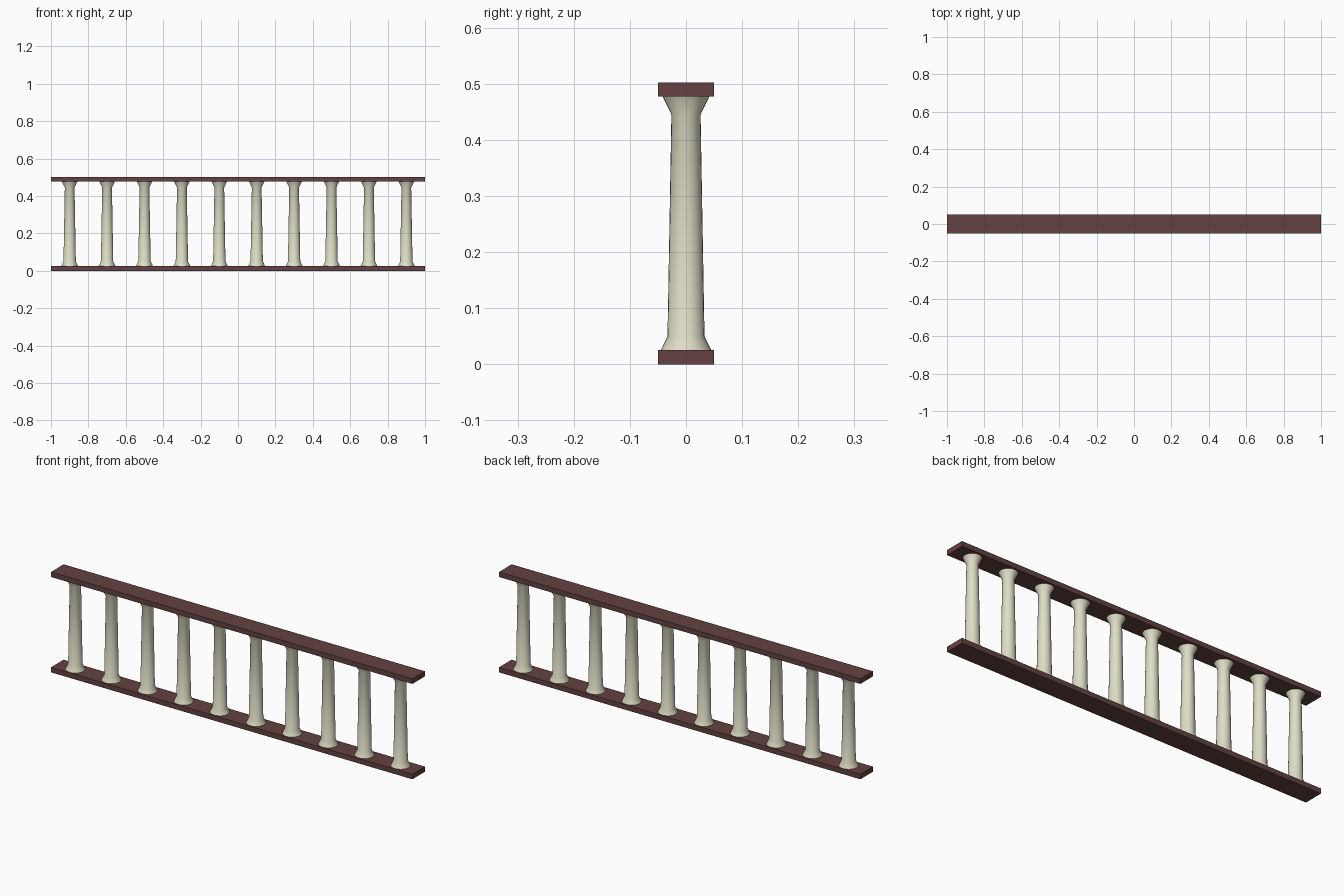
import bpy, bmesh, math

if "Cube" in bpy.data.objects:
    bpy.data.objects.remove(bpy.data.objects["Cube"])


def material(name, rgb):
    m = bpy.data.materials.new(name)
    m.diffuse_color = (*rgb, 1.0)
    m.use_nodes = True
    m.node_tree.nodes["Principled BSDF"].inputs["Base Color"].default_value = m.diffuse_color
    return m


rail_mat = material("dark_red_brown", (0.125, 0.055, 0.053))
column_mat = material("cream_stone", (0.74, 0.73, 0.57))


def rail(name, z0, z1):
    bpy.ops.mesh.primitive_cube_add(size=1, location=(0, 0, (z0 + z1) / 2))
    ob = bpy.context.object
    ob.name = name
    ob.scale = (2.0, 0.1, z1 - z0)
    bpy.ops.object.transform_apply(location=True, rotation=False, scale=True)
    ob.data.materials.append(rail_mat)


# Bottom and top rails
rail("bottom_rail", 0.0, 0.025)
rail("top_rail", 0.477, 0.502)

# Baluster: flared foot, tapering shaft, flared capital (radius, height)
PROFILE = [(0.045, 0.025), (0.033, 0.05), (0.026, 0.445), (0.0415, 0.477)]
SIDES = 24

bm = bmesh.new()
rings = []
for r, z in PROFILE:
    rings.append([bm.verts.new((r * math.cos(2 * math.pi * i / SIDES),
                                r * math.sin(2 * math.pi * i / SIDES), z))
                  for i in range(SIDES)])
for low, high in zip(rings, rings[1:]):
    for i in range(SIDES):
        j = (i + 1) % SIDES
        bm.faces.new((low[i], low[j], high[j], high[i]))
bm.faces.new(rings[0][::-1])
bm.faces.new(rings[-1])
mesh = bpy.data.meshes.new("baluster")
bm.to_mesh(mesh)
bm.free()
mesh.materials.append(column_mat)

# Ten evenly spaced balusters sharing one mesh
balusters = []
for k in range(10):
    ob = bpy.data.objects.new(f"baluster_{k + 1}", mesh)
    ob.location.x = -0.9 + 0.2 * k
    bpy.context.collection.objects.link(ob)
    balusters.append(ob)

# Smooth round sides, crisp ring edges
mesh.polygons.foreach_set("use_smooth", [len(p.vertices) == 4 for p in mesh.polygons])
mesh.set_sharp_from_angle(angle=math.radians(40))
